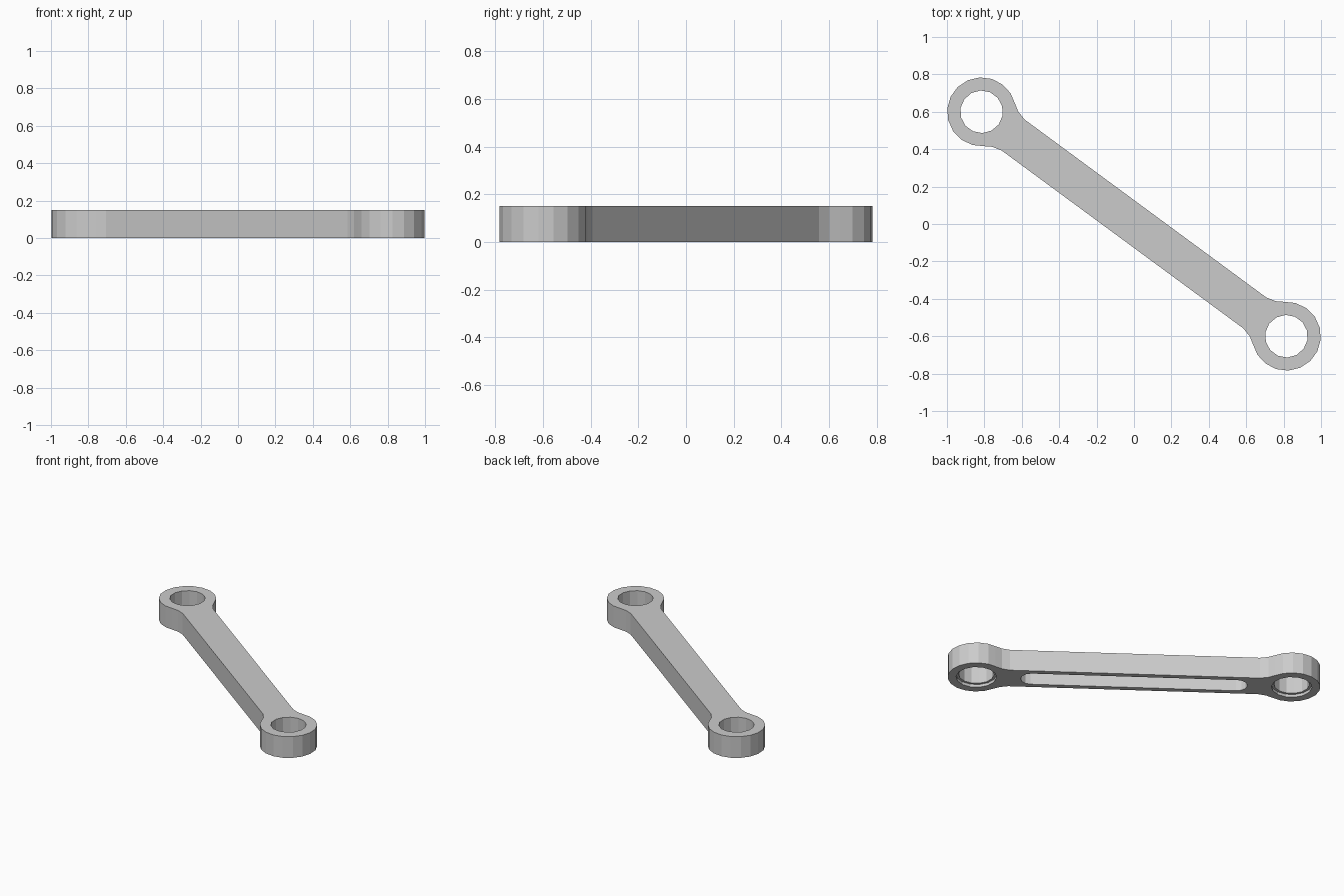
import bpy, bmesh, math

if "Cube" in bpy.data.objects:
    bpy.data.objects.remove(bpy.data.objects["Cube"])

HALF = 1.012                      # centre of the link to centre of an eye
EYE_R, HOLE_R, BORE_R = 0.184, 0.114, 0.13
THICK = 0.15
TILT = math.atan2(-0.6, 0.815)


def prism(name, points, z0, z1):
    """Extrude a flat outline, laid along the tilted axis of the link."""
    bm = bmesh.new()
    c, s = math.cos(TILT), math.sin(TILT)
    face = bm.faces.new([bm.verts.new((x * c - y * s, x * s + y * c, z0)) for x, y in points])
    top = bmesh.ops.extrude_face_region(bm, geom=[face])["geom"]
    bmesh.ops.translate(bm, vec=(0, 0, z1 - z0),
                        verts=[v for v in top if isinstance(v, bmesh.types.BMVert)])
    bmesh.ops.recalc_face_normals(bm, faces=bm.faces)
    mesh = bpy.data.meshes.new(name)
    bm.to_mesh(mesh)
    bm.free()
    obj = bpy.data.objects.new(name, mesh)
    bpy.context.collection.objects.link(obj)
    return obj


def arc(cx, r, a0, a1, n, closed=False):
    return [(cx + r * math.cos(math.radians(a0 + (a1 - a0) * i / n)),
             r * math.sin(math.radians(a0 + (a1 - a0) * i / n)))
            for i in range(n if closed else n + 1)]


def cut(target, cutter):
    mod = target.modifiers.new("cut", 'BOOLEAN')
    mod.operation, mod.solver, mod.object = 'DIFFERENCE', 'EXACT', cutter
    bpy.context.view_layer.objects.active = target
    bpy.ops.object.modifier_apply(modifier=mod.name)
    bpy.data.objects.remove(cutter)


# Link outline: one eye with blended neck, repeated by a half turn
neck = [(0.21, 0.103), (0.157, 0.117), (0.115, 0.143)]
end = [(x - HALF, y) for x, y in neck]
end += arc(-HALF, EYE_R, 69, 291, 11)
end += [(x - HALF, -y) for x, y in reversed(neck)]
link = prism("link_arm", end + [(-x, -y) for x, y in end], 0, THICK)

# Pin holes with a shallow, wider counterbore underneath
for side in (-1, 1):
    cut(link, prism("hole_cutter", arc(side * HALF, HOLE_R, 0, 360, 14, True), -0.1, 0.3))
    cut(link, prism("bore_cutter", arc(side * HALF, BORE_R, 0, 360, 14, True), -0.1, 0.02))

# Blind round-ended slot underneath
slot = arc(0.66, 0.068, -90, 90, 6) + arc(-0.66, 0.068, 90, 270, 6)
cut(link, prism("slot_cutter", slot, -0.1, 0.11))
